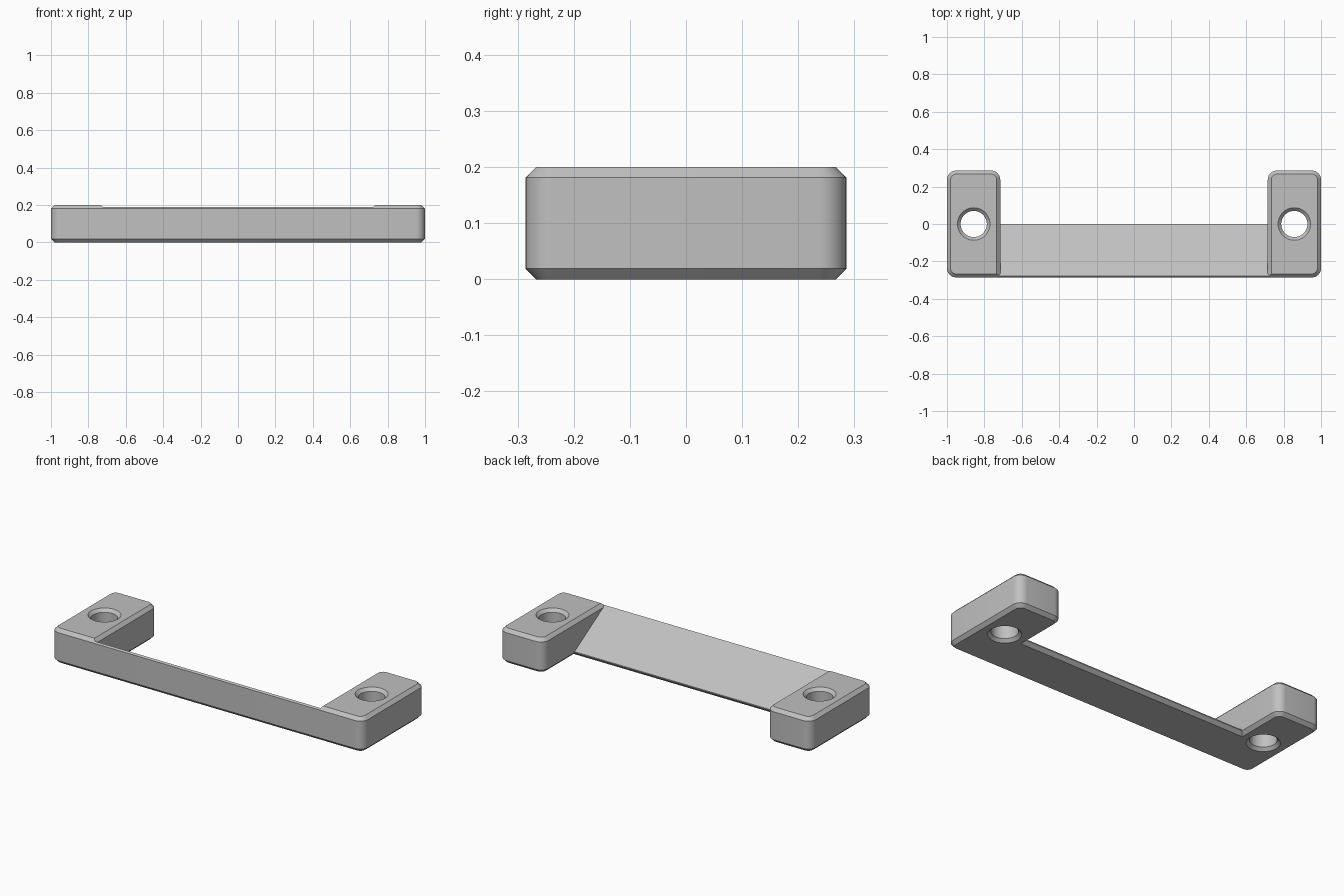
import bpy, bmesh
from math import sin, cos, pi, radians
from mathutils import Vector

if "Cube" in bpy.data.objects:
    bpy.data.objects.remove(bpy.data.objects["Cube"], do_unlink=True)

DEPTH, HEIGHT, INNER = 0.286, 0.2, 0.715   # half depth, height, inner leg face
ROUND, BEVEL = 0.05, 0.019
HOLE_X, HOLE_R = 0.857, 0.07

grey = bpy.data.materials.new("mid grey")
grey.use_nodes = True
colour = (0.53, 0.53, 0.53, 1)
grey.diffuse_color = colour
grey.node_tree.nodes["Principled BSDF"].inputs["Base Color"].default_value = colour


def finish(name, bm):
    bmesh.ops.recalc_face_normals(bm, faces=bm.faces)
    mesh = bpy.data.meshes.new(name)
    bm.to_mesh(mesh)
    bm.free()
    mesh.materials.append(grey)
    obj = bpy.data.objects.new(name, mesh)
    bpy.context.collection.objects.link(obj)
    return obj


def loft(bm, rings):
    """Skin matching closed rings of points and cap both ends."""
    rows = [[bm.verts.new(p) for p in ring] for ring in rings]
    n = len(rows[0])
    for a, b in zip(rows, rows[1:]):
        for i in range(n):
            j = (i + 1) % n
            bm.faces.new((a[i], a[j], b[j], b[i]))
    bm.faces.new(rows[0][::-1])
    bm.faces.new(rows[-1])


def arc(cx, cy, r, start, steps=8):
    angles = [radians(start) + pi / 2 * i / steps for i in range(steps + 1)]
    return [(cx + r * cos(a), cy + r * sin(a)) for a in angles]


def outline(inset):
    """U-shaped plan with rounded outer corners, shrunk by the inset."""
    r = ROUND - inset
    half = arc(1 - ROUND, ROUND - DEPTH, r, -90)
    half += arc(1 - ROUND, DEPTH - ROUND, r, 0)
    half += arc(INNER + ROUND, DEPTH - ROUND, r, 90)
    half.append((INNER + inset, -inset))
    return half + [(-x, y) for x, y in reversed(half)]


# Handle body: two legs and a crossbar with chamfered top and bottom edges
bm = bmesh.new()
levels = [(0, BEVEL), (BEVEL, 0), (HEIGHT - BEVEL, 0), (HEIGHT, BEVEL)]
loft(bm, [[(x, y, z) for x, y in outline(d)] for z, d in levels])
body = finish("bracket_body", bm)

# Wedge that slopes the crossbar and chamfers the inner top edges of the legs
bm = bmesh.new()
top = HEIGHT - BEVEL
side = [(INNER, -0.2), (INNER, top), (INNER + 0.04, top + 0.04)]
section = side + [(-x, z) for x, z in reversed(side)]
loft(bm, [[(x, y, z) for x, z in section] for y in (-0.4, 0.1)])
cut = bmesh.ops.bisect_plane(bm, geom=bm.verts[:] + bm.edges[:] + bm.faces[:],
                             plane_co=(0, 0, 0.025),
                             plane_no=Vector((0, 0.591, 1)).normalized(),
                             clear_inner=True)
rim = [e for e in cut["geom_cut"] if isinstance(e, bmesh.types.BMEdge)]
bmesh.ops.holes_fill(bm, edges=rim)
cutters = [finish("slope_cutter", bm)]

# Screw holes, countersunk at both ends
for sign in (-1, 1):
    bm = bmesh.new()
    flare = 0.037
    profile = [(-0.02, HOLE_R + flare), (0.017, HOLE_R),
               (HEIGHT - 0.017, HOLE_R), (HEIGHT + 0.02, HOLE_R + flare)]
    turns = [2 * pi * i / 48 for i in range(48)]
    loft(bm, [[(sign * HOLE_X + r * cos(a), r * sin(a), z) for a in turns]
              for z, r in profile])
    cutters.append(finish("hole_cutter", bm))

# Carve the body, then discard the cutters
bpy.ops.object.select_all(action='DESELECT')
body.select_set(True)
bpy.context.view_layer.objects.active = body
for cutter in cutters:
    cutter.hide_render = True
    mod = body.modifiers.new(cutter.name, 'BOOLEAN')
    mod.operation, mod.solver, mod.object = 'DIFFERENCE', 'EXACT', cutter
    bpy.ops.object.modifier_apply(modifier=mod.name)
    bpy.data.objects.remove(cutter, do_unlink=True)

bpy.ops.object.shade_smooth_by_angle(angle=radians(25))
